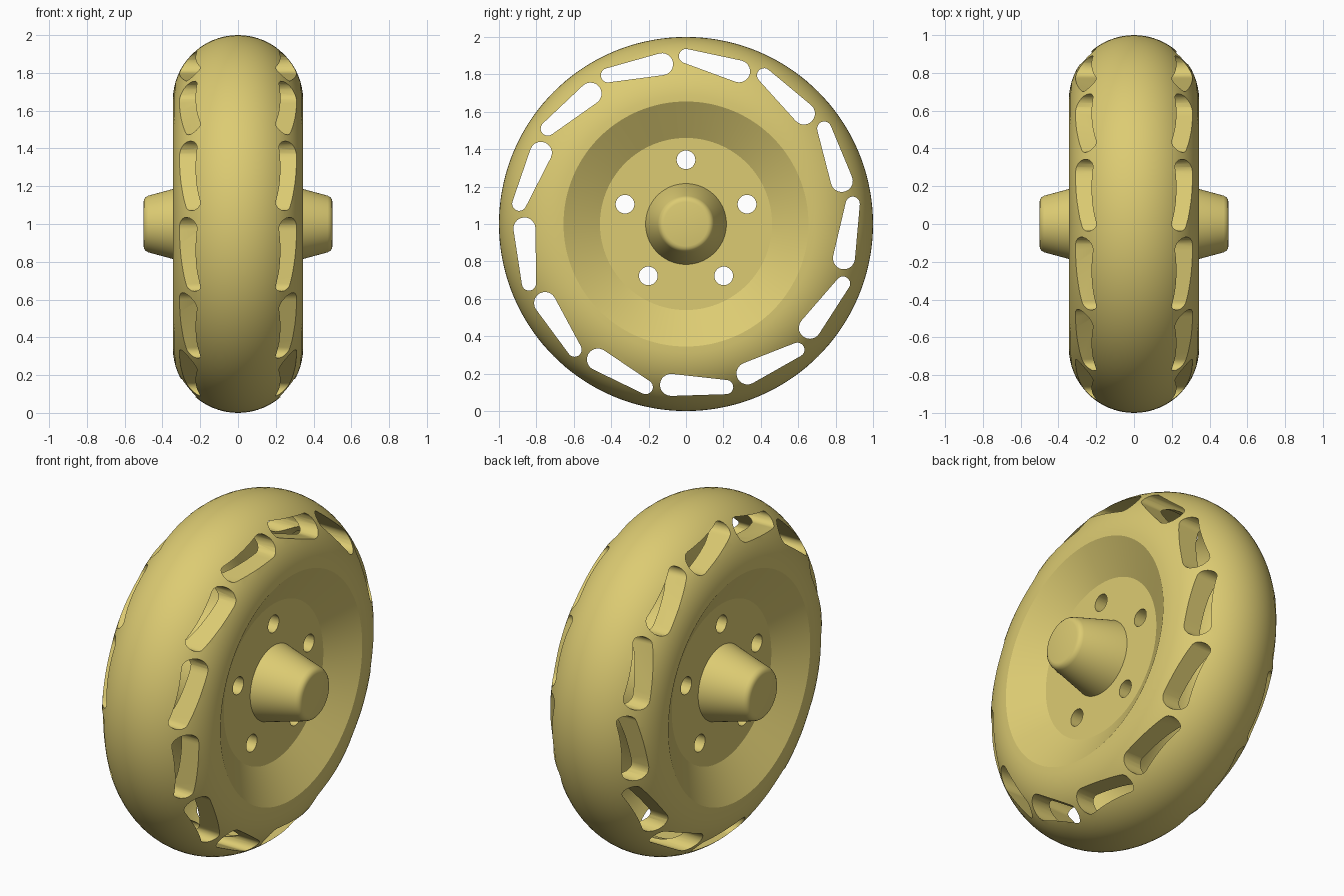
import bpy, bmesh, math
from math import sin, cos, pi
from mathutils import Vector

if "Cube" in bpy.data.objects:
    bpy.data.objects.remove(bpy.data.objects["Cube"])

SEGS = 144
AXLE_Z = 1.0
RING_R, TUBE_R, CAVITY_R = 0.655, 0.345, 0.25


def make_object(name, bm):
    bmesh.ops.recalc_face_normals(bm, faces=bm.faces[:])
    me = bpy.data.meshes.new(name)
    bm.to_mesh(me)
    bm.free()
    ob = bpy.data.objects.new(name, me)
    bpy.context.collection.objects.link(ob)
    return ob


def lathe(name, profile, closed=False):
    """Revolve (x, radius) points round the axle; zero radius makes a pole."""
    bm = bmesh.new()
    rings = []
    for x, r in profile:
        if r == 0:
            rings.append([bm.verts.new((x, 0, AXLE_Z))] * SEGS)
        else:
            rings.append([bm.verts.new((x, r * sin(2 * pi * k / SEGS),
                                        AXLE_Z + r * cos(2 * pi * k / SEGS)))
                          for k in range(SEGS)])
    pairs = list(zip(rings, rings[1:]))
    if closed:
        pairs.append((rings[-1], rings[0]))
    for a, b in pairs:
        for k in range(SEGS):
            j = (k + 1) % SEGS
            bm.faces.new(list(dict.fromkeys((a[k], a[j], b[j], b[k]))))
    return make_object(name, bm)


def add_prism(bm, outline):
    """Extrude a (y, z) outline across the whole wheel width."""
    lo, hi = ([bm.verts.new((x, y, AXLE_Z + z)) for y, z in outline]
              for x in (-0.7, 0.7))
    bm.faces.new(lo[::-1])
    bm.faces.new(hi)
    n = len(outline)
    for i in range(n):
        bm.faces.new((lo[i], lo[(i + 1) % n], hi[(i + 1) % n], hi[i]))


def rotated(points, a):
    return [(y * cos(a) + z * sin(a), z * cos(a) - y * sin(a)) for y, z in points]


def slot_outline(c1, r1, c2, r2, steps=10):
    """Tapered slot: two round ends joined by their common tangents."""
    d = Vector(c2) - Vector(c1)
    base = math.atan2(d.y, d.x)
    b = math.acos((r1 - r2) / d.length)
    pts = []
    for c, r, a0, a1 in ((c2, r2, -b, b), (c1, r1, b, 2 * pi - b)):
        for i in range(steps + 1):
            a = base + a0 + (a1 - a0) * i / steps
            pts.append((c[0] + r * cos(a), c[1] + r * sin(a)))
    return pts


def cut(target, cutter):
    cutter.hide_render = True
    mod = target.modifiers.new("cut", 'BOOLEAN')
    mod.operation = 'DIFFERENCE'
    mod.solver = 'EXACT'
    mod.object = cutter


# Wheel body: hub, recessed disc, sloped rim and round tyre, mirrored in x
half = [(0.5, 0), (0.5, 0.118), (0.497, 0.131), (0.489, 0.142), (0.475, 0.15),
        (0.23, 0.216), (0.23, 0.46)]
half += [(TUBE_R * cos(a), RING_R + TUBE_R * sin(a))
         for a in (pi / 2 * i / 16 for i in range(17))]
wheel = lathe("wheel", half + [(-x, r) for x, r in half[-2::-1]])

# Hollow inside the tyre
cavity = lathe("tyre_cavity_cutter",
               [(CAVITY_R * cos(a), RING_R + CAVITY_R * sin(a))
                for a in (2 * pi * i / 40 for i in range(40))], closed=True)

# Thirteen tapered slots and five bolt holes
bm = bmesh.new()
slot = slot_outline((0.0, 0.898), 0.038, (0.284, 0.816), 0.059)
for i in range(13):
    add_prism(bm, rotated(slot, 2 * pi * i / 13))
hole = [(0.05 * cos(2 * pi * k / 32), 0.343 + 0.05 * sin(2 * pi * k / 32))
        for k in range(32)]
for i in range(5):
    add_prism(bm, rotated(hole, 2 * pi * i / 5))
holes = make_object("slot_and_bolt_cutter", bm)

cut(wheel, cavity)
cut(wheel, holes)

# Bake the cuts and shade smooth with crisp edges
dg = bpy.context.evaluated_depsgraph_get()
baked = bpy.data.meshes.new_from_object(wheel.evaluated_get(dg))
wheel.modifiers.clear()
wheel.data = baked
for ob in (cavity, holes):
    bpy.data.objects.remove(ob)

mat = bpy.data.materials.new("yellow")
mat.diffuse_color = (0.72, 0.60, 0.17, 1)
mat.use_nodes = True
mat.node_tree.nodes["Principled BSDF"].inputs["Base Color"].default_value = mat.diffuse_color
wheel.data.materials.clear()
wheel.data.materials.append(mat)

bpy.context.view_layer.objects.active = wheel
wheel.select_set(True)
bpy.ops.object.shade_smooth_by_angle(angle=math.radians(28))
